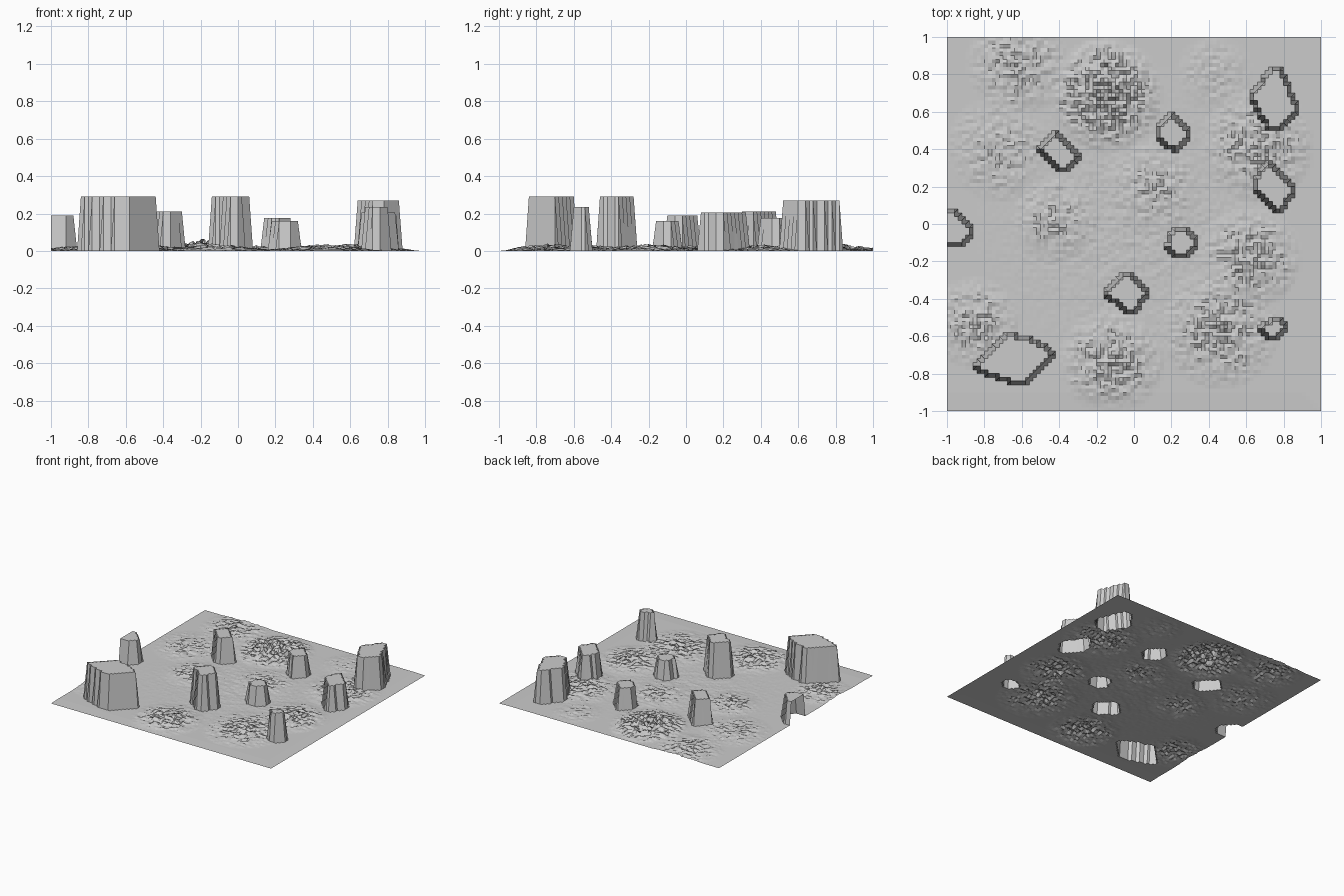
import bpy
import bmesh
import math
import random
from mathutils import Vector

if "Cube" in bpy.data.objects:
    bpy.data.objects.remove(bpy.data.objects["Cube"])

random.seed(7)
N = 100            # grid cells per side
CELL = 2.0 / N

# Mesas: height and convex outline at the foot
MESAS = [
    (0.29, [(-.86, -.75), (-.70, -.58), (-.56, -.59), (-.42, -.68), (-.42, -.71), (-.57, -.87), (-.62, -.87), (-.85, -.80)]),
    (0.27, [(.62, .65), (.62, .71), (.73, .84), (.80, .84), (.88, .63), (.88, .59), (.76, .48), (.71, .50)]),
    (0.205, [(.64, .24), (.70, .35), (.75, .33), (.86, .20), (.86, .15), (.78, .04), (.74, .06), (.64, .17)]),
    (0.175, [(.12, .53), (.17, .59), (.22, .60), (.30, .51), (.30, .46), (.23, .38), (.18, .39), (.12, .46)]),
    (0.21, [(-.52, .41), (-.43, .50), (-.40, .49), (-.28, .37), (-.28, .34), (-.35, .27), (-.40, .27), (-.52, .38)]),
    (0.16, [(.16, -.11), (.20, -.02), (.29, -.02), (.34, -.08), (.34, -.14), (.28, -.19), (.22, -.19), (.16, -.14)]),
    (0.29, [(-.16, -.34), (-.08, -.26), (.00, -.26), (.08, -.35), (.08, -.39), (.01, -.48), (-.04, -.48), (-.16, -.39)]),
    (0.235, [(.66, -.54), (.73, -.50), (.78, -.50), (.82, -.53), (.82, -.58), (.77, -.63), (.72, -.63), (.66, -.58)]),
    (0.19, [(-1.2, .08), (-.94, .08), (-.86, .00), (-.86, -.06), (-.91, -.13), (-1.2, -.13)]),
]

# Rubble hills: x, y, radius, peak height
HILLS = [
    (-.15, .69, .30, .085), (-.62, .85, .27, .04), (-.72, .40, .28, .03),
    (-.42, .02, .23, .035), (-.85, -.53, .24, .04), (-.12, -.74, .28, .05),
    (.46, -.56, .32, .045), (.62, -.18, .27, .05), (.66, .42, .30, .045),
    (.10, .20, .25, .03), (.43, .80, .20, .02), (.0, .0, .85, .008),
]


def inset_distance(x, y, outline):
    """Distance inside a convex outline (negative outside)."""
    cx = sum(p[0] for p in outline) / len(outline)
    cy = sum(p[1] for p in outline) / len(outline)
    best = 1e9
    for (ax, ay), (bx, by) in zip(outline, outline[1:] + outline[:1]):
        ex, ey = bx - ax, by - ay
        length = math.hypot(ex, ey)
        side = (ex * (y - ay) - ey * (x - ax)) / length
        inner = ex * (cy - ay) - ey * (cx - ax)
        best = min(best, side if inner > 0 else -side)
    return best


def height(x, y):
    # Flat-topped mesas win over the rubble
    for top, outline in MESAS:
        if inset_distance(x, y, outline) > 0.015:
            return top
    z = 0.003
    for hx, hy, r, peak in HILLS:
        d = math.hypot(x - hx, y - hy) / r
        if d < 1:
            z += peak * (1 - d) ** 0.9 * (0.12 + 0.7 * random.random())
    # Fade out to the flat rim at the right and front
    rim = min(1, (1 - abs(x)) / 0.1 if x > 0 else 1, (1 + y) / 0.1)
    return z * max(0, rim)


# Terrain: one height-mapped sheet, open underneath
bm = bmesh.new()
bmesh.ops.create_grid(bm, x_segments=N, y_segments=N, size=1)
for v in bm.verts:
    v.co.z = height(v.co.x, v.co.y)
bmesh.ops.recalc_face_normals(bm, faces=bm.faces)
if sum(f.normal.z for f in bm.faces) < 0:
    bmesh.ops.reverse_faces(bm, faces=bm.faces)
mesh = bpy.data.meshes.new("terrain")
bm.to_mesh(mesh)
bm.free()

stone = bpy.data.materials.new("pale grey stone")
stone.diffuse_color = (0.6, 0.6, 0.6, 1)
stone.use_nodes = True
stone.node_tree.nodes["Principled BSDF"].inputs["Base Color"].default_value = stone.diffuse_color
mesh.materials.append(stone)
terrain = bpy.data.objects.new("terrain", mesh)
bpy.context.collection.objects.link(terrain)
